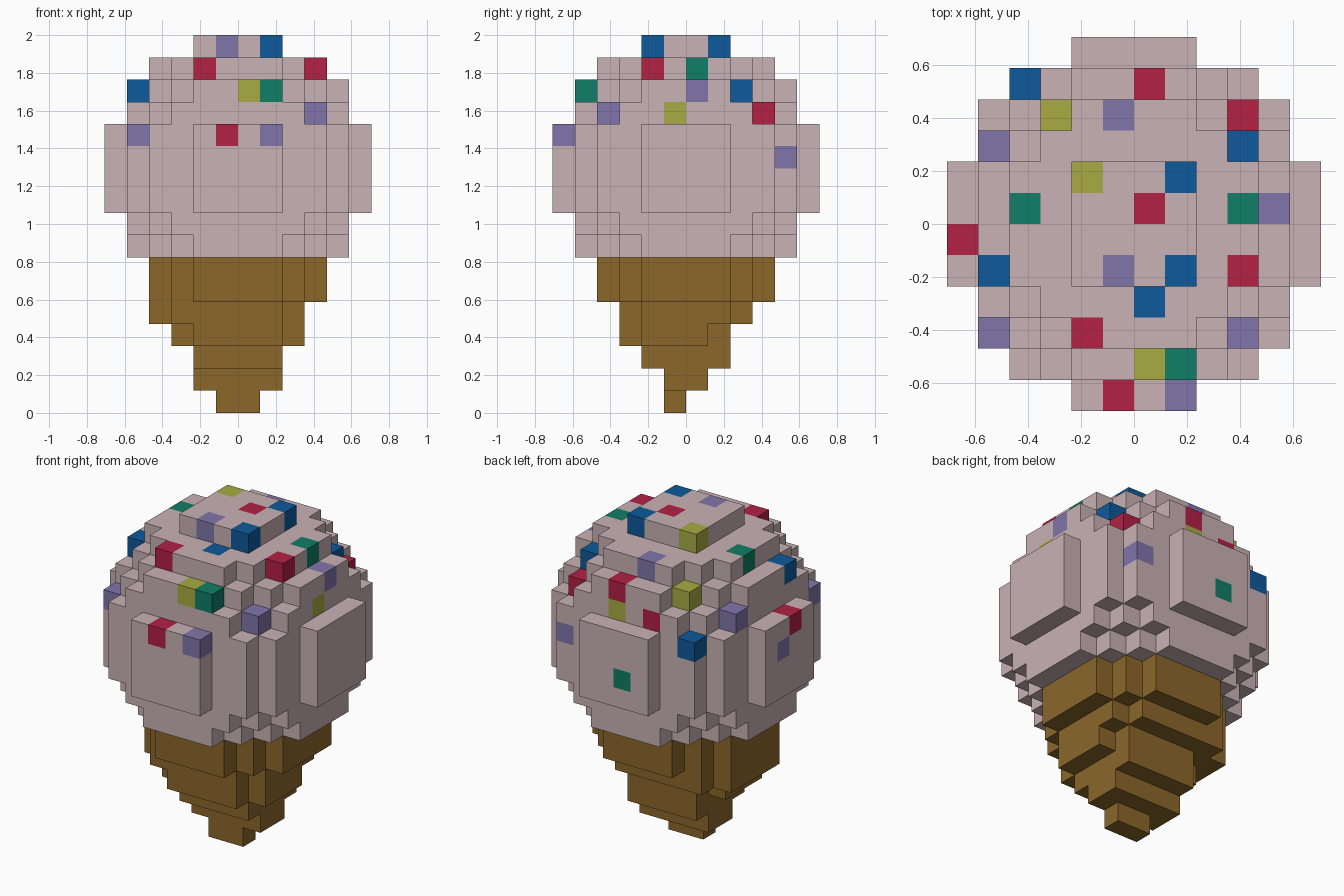
import bpy, bmesh

if "Cube" in bpy.data.objects:
    bpy.data.objects.remove(bpy.data.objects["Cube"])

V = 2 / 17  # size of one cube; the model is 17 cubes tall


def linear(c):
    c /= 255
    return c / 12.92 if c <= 0.04045 else ((c + 0.055) / 1.055) ** 2.4


def material(name, rgb):
    m = bpy.data.materials.new(name)
    m.diffuse_color = (*[linear(c) for c in rgb], 1)
    m.use_nodes = True
    m.node_tree.nodes["Principled BSDF"].inputs["Base Color"].default_value = m.diffuse_color
    return m


PINK, RED, BLUE, GREEN, OLIVE, PURPLE = range(6)
scoop_mats = [material("pale_pink", (201, 178, 181)), material("red", (179, 33, 69)),
              material("blue", (14, 90, 156)), material("green", (16, 126, 103)),
              material("olive", (168, 171, 66)), material("purple", (128, 118, 170))]
cone_mat = material("wafer_brown", (139, 103, 42))


# Scoop: cubes inside a sphere of radius 6, cut off at the cone rim
def in_ball(i, j, k):
    return (i + .5) ** 2 + (j + .5) ** 2 + (k - 10.5) ** 2 < 36


scoop = {(i, j, k): PINK for i in range(-6, 6) for j in range(-6, 6)
         for k in range(7, 17) if in_ball(i, j, k)}

# Sprinkles on top of a column of cubes
top_sprinkles = {
    RED: [(0, 4), (3, 3), (0, 0), (-6, -1), (3, -2), (-2, -4), (-1, -6)],
    BLUE: [(-4, 4), (3, 2), (1, 1), (-5, -2), (1, -2), (0, -3)],
    GREEN: [(-4, 0), (3, 0), (1, -5)],
    OLIVE: [(-3, 3), (-2, 1), (0, -5)],
    PURPLE: [(-1, 3), (-5, 2), (4, 0), (-1, -2), (-5, -4), (3, -4), (1, -6)],
}
for colour, cells in top_sprinkles.items():
    for i, j in cells:
        scoop[i, j, max(c[2] for c in scoop if c[:2] == (i, j))] = colour

# Sprinkles on the sides
for cell, colour in [((4, -1, 13), OLIVE), ((3, 4, 11), PURPLE), ((-1, 5, 10), GREEN),
                     ((0, 4, 13), OLIVE), ((-2, 4, 13), RED), ((-6, 0, 11), PURPLE)]:
    scoop[cell] = colour

# Cone: one rounded slab per layer, given by x and y extents
layers = [(-1, 1, -1, 0), (-2, 2, -1, 1), (-2, 2, -2, 2), (-3, 3, -3, 2),
          (-4, 3, -3, 3), (-4, 4, -4, 4), (-4, 4, -4, 4)]
cone = {}
for k, (x0, x1, y0, y1) in enumerate(layers):
    for i in range(x0, x1):
        for j in range(y0, y1):
            u = (2 * i + 1 - x0 - x1) / (x1 - x0)
            v = (2 * j + 1 - y0 - y1) / (y1 - y0)
            if u * u + v * v < 1.13:
                cone[i, j, k] = 0


# Skin a set of cubes, leaving out the faces between neighbours
def build(name, cells, mats, solid):
    bm = bmesh.new()
    verts = {}

    def vert(p):
        if p not in verts:
            verts[p] = bm.verts.new([c * V for c in p])
        return verts[p]

    for cell, mat in cells.items():
        for axis in range(3):
            b, c = (axis + 1) % 3, (axis + 2) % 3
            for side in (0, 1):
                near = list(cell)
                near[axis] += 2 * side - 1
                if tuple(near) in solid:
                    continue
                ring = []
                for s, t in ((0, 0), (1, 0), (1, 1), (0, 1)):
                    p = list(cell)
                    p[axis] += side
                    p[b] += s
                    p[c] += t
                    ring.append(vert(tuple(p)))
                face = bm.faces.new(ring if side else ring[::-1])
                face.material_index = mat
    mesh = bpy.data.meshes.new(name)
    bm.to_mesh(mesh)
    bm.free()
    for m in mats:
        mesh.materials.append(m)
    bpy.context.collection.objects.link(bpy.data.objects.new(name, mesh))


solid = set(scoop) | set(cone)
build("ice_cream_scoop", scoop, scoop_mats, solid)
build("wafer_cone", cone, [cone_mat], solid)
